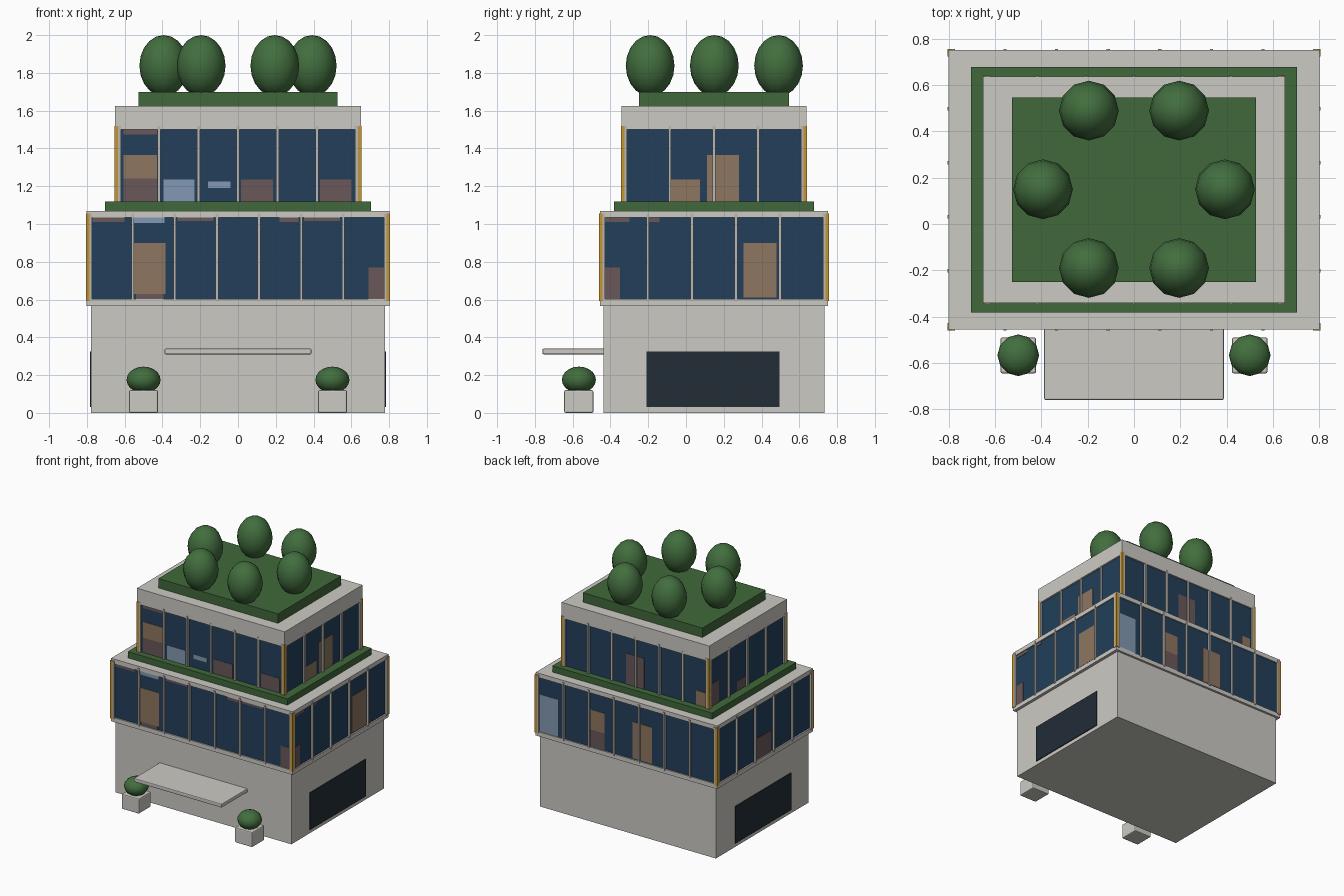
import bpy, bmesh, math

if "Cube" in bpy.data.objects:
    bpy.data.objects.remove(bpy.data.objects["Cube"])

CY = 0.148   # tower centre in y


def mat(name, r, g, b):
    lin = [((c / 255 + 0.055) / 1.055) ** 2.4 if c > 10 else c / 3294 for c in (r, g, b)]
    m = bpy.data.materials.new(name)
    m.diffuse_color = (*lin, 1)
    m.use_nodes = True
    m.node_tree.nodes["Principled BSDF"].inputs["Base Color"].default_value = m.diffuse_color
    return m


WALL = mat("warm_grey_wall", 204, 202, 196)
FRAME = mat("frame_grey", 188, 184, 178)
GLASS = mat("navy_glass", 34, 63, 90)
GOLD = mat("gold", 196, 150, 52)
GRASS = mat("hedge_green", 64, 104, 58)
LEAF = mat("foliage_green", 66, 110, 62)
PANEL = mat("dark_panel", 34, 45, 54)
TAN = mat("tan_interior", 142, 118, 96)
BROWN = mat("brown_interior", 106, 88, 90)
PALE = mat("pale_blue_interior", 130, 153, 178)


def finish(bm, name, material):
    me = bpy.data.meshes.new(name)
    bm.to_mesh(me)
    bm.free()
    ob = bpy.data.objects.new(name, me)
    bpy.context.collection.objects.link(ob)
    me.materials.append(material)
    return ob


def add_box(bm, x0, x1, y0, y1, z0, z1):
    vs = bmesh.ops.create_cube(bm, size=1)["verts"]
    for v in vs:
        v.co = (x0 if v.co.x < 0 else x1, y0 if v.co.y < 0 else y1, z0 if v.co.z < 0 else z1)


def box(name, material, x0, x1, y0, y1, z0, z1, bevel=0):
    bm = bmesh.new()
    add_box(bm, min(x0, x1), max(x0, x1), y0, y1, z0, z1)
    if bevel:
        bmesh.ops.bevel(bm, geom=bm.edges[:], offset=bevel, segments=2, affect='EDGES', profile=0.5)
    return finish(bm, name, material)


def block(name, material, hx, hy, z0, z1, bevel=0):
    return box(name, material, -hx, hx, CY - hy, CY + hy, z0, z1, bevel)


def ball(name, x, y, z, r, rz):
    bm = bmesh.new()
    bmesh.ops.create_uvsphere(bm, u_segments=12, v_segments=10, radius=1)
    for v in bm.verts:
        v.co = (x + v.co.x * r, y + v.co.y * r, z + v.co.z * rz)
    for f in bm.faces:
        f.smooth = True
    return finish(bm, name, LEAF)


def strip(bm, side, a, b, z0, z1, hx, hy, inner, outer):
    """Box lying on one facade; a..b runs along world x (front/back) or y (left/right)."""
    if side in ("front", "back"):
        s = -1 if side == "front" else 1
        p, q = sorted((CY + s * (hy + inner), CY + s * (hy + outer)))
        add_box(bm, a, b, p, q, z0, z1)
    else:
        s = -1 if side == "left" else 1
        p, q = sorted((s * (hx + inner), s * (hx + outer)))
        add_box(bm, p, q, a, b, z0, z1)


def glazed_storey(name, hx, hy, z0, z1, nx, ny, top, patches):
    block(name + "_glass", GLASS, hx, hy, z0, z1)
    # mullions on all four sides
    bm = bmesh.new()
    for side, n, h, c in (("front", nx, hx, 0), ("back", nx, hx, 0),
                          ("left", ny, hy, CY), ("right", ny, hy, CY)):
        for i in range(n + 1):
            p = c + (h - 0.01) * (2 * i / n - 1)
            strip(bm, side, p - 0.007, p + 0.007, z0 - 0.008, top, hx, hy, -0.003, 0.016)
    finish(bm, name + "_mullions", FRAME)
    # gold corner posts
    bm = bmesh.new()
    for sx in (-1, 1):
        for sy in (-1, 1):
            x, y = sx * (hx + 0.005), CY + sy * (hy + 0.005)
            add_box(bm, x - 0.011, x + 0.011, y - 0.011, y + 0.011, z0 - 0.008, top)
    finish(bm, name + "_corner_posts", GOLD)
    # interior shapes seen in the windows, as thin plates
    for i, (side, material, a, b, p, q) in enumerate(patches):
        bm = bmesh.new()
        strip(bm, side, a, b, p, q, hx, hy, -0.001, 0.003)
        finish(bm, f"{name}_window_shape_{i}", material)


# ground floor with dark side panels
block("ground_floor", WALL, 0.777, 0.585, 0, 0.57)
for s, n in ((-1, "left"), (1, "right")):
    box(n + "_side_panel", PANEL, s * 0.775, s * 0.784, -0.21, 0.495, 0.03, 0.325)

# first glazed storey between two slabs
block("lower_slab", WALL, 0.801, 0.603, 0.567, 0.602)
block("upper_slab", WALL, 0.801, 0.603, 1.035, 1.07)
glazed_storey("middle_storey", 0.79, 0.593, 0.60, 1.04, 7, 5, 1.055, [
    ("front", TAN, -0.55, -0.385, 0.63, 0.90),
    ("front", BROWN, -0.54, -0.395, 0.602, 0.63),
    ("front", BROWN, -0.77, -0.60, 1.01, 1.035),
    ("front", PALE, -0.55, -0.39, 1.005, 1.035),
    ("front", BROWN, -0.32, -0.13, 1.015, 1.035),
    ("front", BROWN, 0.22, 0.32, 1.01, 1.035),
    ("front", BROWN, 0.35, 0.54, 1.015, 1.035),
    ("front", BROWN, 0.69, 0.785, 0.602, 0.77),
    ("right", BROWN, -0.44, -0.35, 0.602, 0.77),
    ("right", BROWN, -0.44, -0.30, 1.01, 1.035),
    ("right", BROWN, -0.205, -0.14, 1.01, 1.035),
    ("right", TAN, 0.305, 0.48, 0.61, 0.90),
    ("back", PALE, 0.61, 0.77, 0.602, 0.90),
    ("back", BROWN, 0.20, 0.32, 0.602, 0.74),
    ("back", TAN, 0.20, 0.32, 0.74, 0.90),
    ("back", TAN, -0.22, -0.05, 0.61, 0.90),
    ("left", BROWN, 0.06, 0.24, 0.602, 0.77),
])

# terrace planting strip
block("terrace_hedge", GRASS, 0.705, 0.53, 1.068, 1.12)

# top glazed storey and roof
glazed_storey("top_storey", 0.637, 0.477, 1.11, 1.51, 6, 4, 1.52, [
    ("front", TAN, -0.605, -0.43, 1.24, 1.365),
    ("front", BROWN, -0.605, -0.43, 1.12, 1.24),
    ("front", BROWN, -0.605, -0.43, 1.475, 1.50),
    ("front", PALE, -0.395, -0.23, 1.12, 1.235),
    ("front", PALE, -0.16, -0.04, 1.19, 1.225),
    ("front", BROWN, 0.015, 0.185, 1.12, 1.235),
    ("front", BROWN, 0.435, 0.60, 1.12, 1.235),
    ("right", TAN, -0.08, 0.075, 1.12, 1.235),
    ("right", TAN, 0.11, 0.28, 1.12, 1.365),
    ("back", BROWN, -0.07, 0.09, 1.12, 1.365),
    ("back", TAN, -0.61, -0.53, 1.12, 1.235),
    ("left", BROWN, 0.50, 0.61, 1.12, 1.30),
    ("left", BROWN, 0.15, 0.27, 1.12, 1.20),
])
block("roof", WALL, 0.652, 0.49, 1.50, 1.625)
block("roof_garden", GRASS, 0.528, 0.398, 1.62, 1.70)

# ring of six roof trees
for i, (x, y) in enumerate(((-0.195, 0.49), (0.195, 0.49), (-0.393, 0.15),
                            (0.393, 0.15), (-0.195, -0.19), (0.195, -0.19))):
    ball(f"roof_tree_{i}", x, y, 1.838, 0.129, 0.162)

# entrance canopy and flanking planters
box("entrance_canopy", WALL, -0.388, 0.388, -0.76, -0.43, 0.31, 0.34, 0.006)
for s, n in ((-1, "left"), (1, "right")):
    box(n + "_planter", WALL, s * 0.423, s * 0.577, -0.645, -0.49, 0, 0.12, 0.008)
    ball(n + "_bush", s * 0.5, -0.567, 0.175, 0.09, 0.07)
